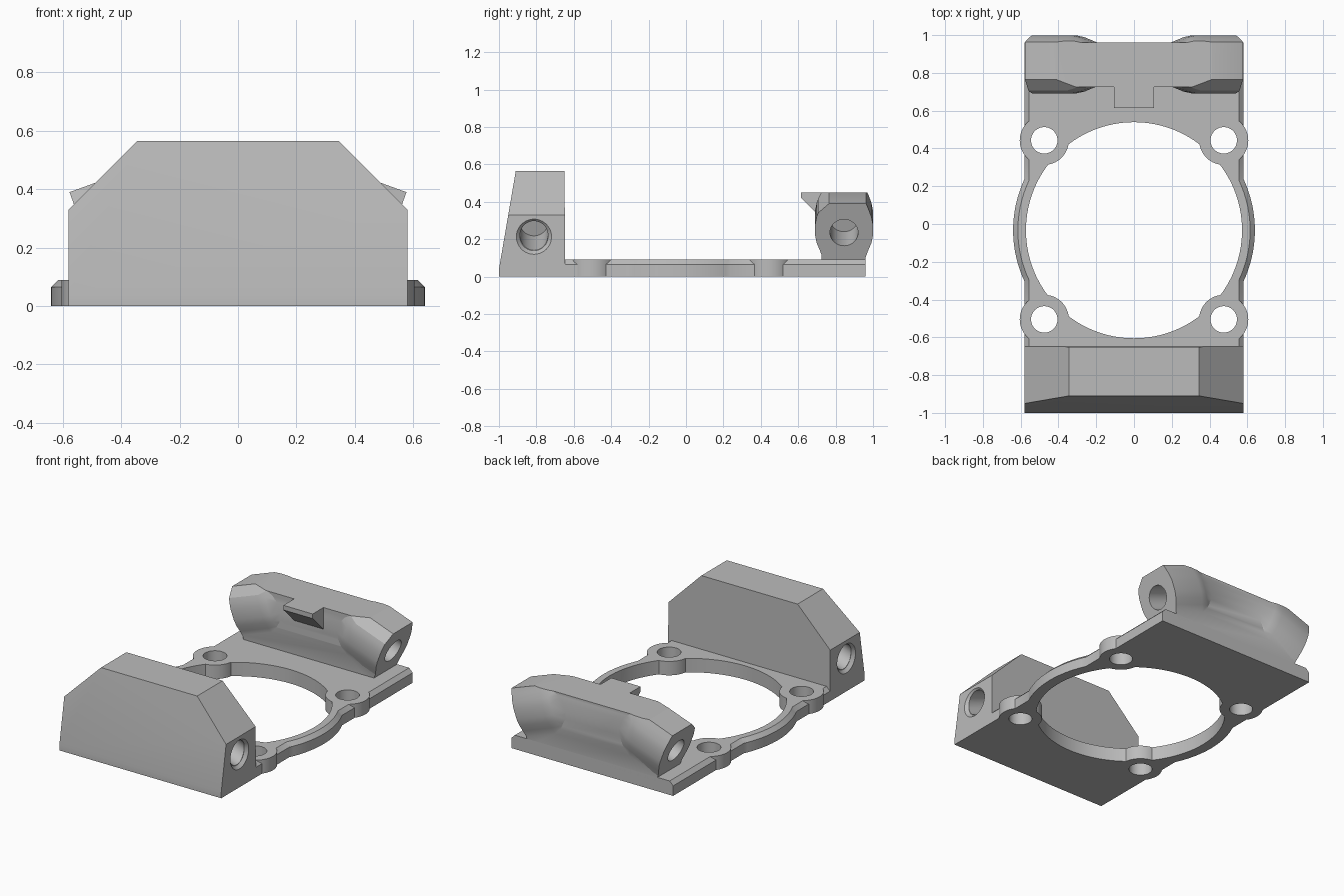
import bpy, bmesh
from math import sin, cos, pi, radians
from mathutils import Vector, Matrix

if "Cube" in bpy.data.objects:
    bpy.data.objects.remove(bpy.data.objects["Cube"])

grey = bpy.data.materials.new("plain_grey")
grey.use_nodes = True
grey.diffuse_color = (0.5, 0.5, 0.5, 1)
grey.node_tree.nodes["Principled BSDF"].inputs["Base Color"].default_value = (0.5, 0.5, 0.5, 1)

TILT = radians(20)


def finish(bm, name):
    bmesh.ops.recalc_face_normals(bm, faces=bm.faces)
    mesh = bpy.data.meshes.new(name)
    bm.to_mesh(mesh)
    bm.free()
    obj = bpy.data.objects.new(name, mesh)
    mesh.materials.append(grey)
    bpy.context.collection.objects.link(obj)
    return obj


def loft(rings):
    """Closed solid through a list of point rings."""
    bm = bmesh.new()
    rows = [[bm.verts.new(p) for p in ring] for ring in rings]
    for a, b in zip(rows, rows[1:]):
        for i in range(len(a)):
            j = (i + 1) % len(a)
            bm.faces.new((a[i], a[j], b[j], b[i]))
    bm.faces.new(rows[0])
    bm.faces.new(rows[-1])
    return bm


def slice_off(bm, point, normal):
    """Remove everything on the normal's side of a plane and cap it."""
    geom = bm.verts[:] + bm.edges[:] + bm.faces[:]
    bmesh.ops.bisect_plane(bm, geom=geom, plane_co=point, plane_no=normal, clear_outer=True)
    rim = [e for e in bm.edges if e.is_boundary]
    if rim:
        bmesh.ops.holes_fill(bm, edges=rim, sides=0)


def rod(start, axis, length, r1, r2=None, name="cutter", sides=64):
    """Cylinder or cone from a start point along an axis."""
    axis = Vector(axis).normalized()
    bm = bmesh.new()
    place = Matrix.Translation(Vector(start) + axis * length / 2) @ axis.to_track_quat('Z', 'Y').to_matrix().to_4x4()
    bmesh.ops.create_cone(bm, cap_ends=True, segments=sides, radius1=r1,
                          radius2=r1 if r2 is None else r2, depth=length, matrix=place)
    return finish(bm, name)


def combine(target, tool, operation):
    mod = target.modifiers.new("combine", 'BOOLEAN')
    mod.operation, mod.solver, mod.object = operation, 'EXACT', tool
    bpy.context.view_layer.objects.active = target
    bpy.ops.object.modifier_apply(modifier=mod.name)
    bpy.data.objects.remove(tool)


def smooth(obj, angle):
    bpy.ops.object.select_all(action='DESELECT')
    obj.select_set(True)
    bpy.context.view_layer.objects.active = obj
    bpy.ops.object.shade_smooth_by_angle(angle=radians(angle))


# Base plate with chamfered long edges
section = [(-0.58, 0), (0.58, 0), (0.58, 0.065), (0.555, 0.09), (-0.555, 0.09), (-0.58, 0.065)]
plate = finish(loft([[(x, y, z) for x, z in section] for y in (-0.66, 0.96)]), "base_plate")

# Round rim bulging past the plate, with the large opening
CY = -0.033
circle = [(cos(i * pi / 64), sin(i * pi / 64)) for i in range(128)]
rim = finish(loft([[(r * c, CY + r * s, z) for c, s in circle]
                   for r, z in ((0.64, 0), (0.64, 0.065), (0.615, 0.09))]), "rim")
combine(plate, rim, 'UNION')
combine(plate, rod((0, CY, -0.1), (0, 0, 1), 0.4, 0.572, sides=128), 'DIFFERENCE')

# Four screw lugs with holes
for x in (-0.475, 0.475):
    for y in (-0.505, 0.443):
        combine(plate, rod((x, y, 0), (0, 0, 1), 0.09, 0.13), 'UNION')
        combine(plate, rod((x, y, -0.1), (0, 0, 1), 0.4, 0.07), 'DIFFERENCE')
smooth(plate, 25)

# Front block: leaning face, clipped upper corners
profile = [(-1, 0), (-1, 0.04), (-0.91, 0.565), (-0.65, 0.565), (-0.645, 0)]
bm = loft([[(x, y, z) for y, z in profile] for x in (-0.58, 0.58)])
for side in (-1, 1):
    slice_off(bm, (side * 0.345, 0, 0.565), (side, 0, 1))
front = finish(bm, "front_block")

# Tilted blind holes with countersinks
for side in (-1, 1):
    inward = Vector((-side * cos(TILT), 0, sin(TILT)))
    mouth = Vector((side * 0.58, -0.813, 0.213))
    combine(front, rod(mouth - inward * 0.08, inward, 0.3, 0.075), 'DIFFERENCE')
    sink = rod(mouth + Vector((side * 0.02, 0, 0)), (-side, 0, 0), 0.04, 0.113, 0.075)
    combine(front, sink, 'DIFFERENCE')
smooth(front, 20)


def trim_ends(bm):
    """Sloped tops, tilted end faces and slanted front edges, both sides."""
    slice_off(bm, (0, 0, 0.45), (0, 0, 1))
    for side in (-1, 1):
        corner = (side * 0.577, 0.765, 0.39)
        slice_off(bm, corner, (side * sin(TILT), 0, cos(TILT)))
        slice_off(bm, corner, (side * cos(TILT), 0, -sin(TILT)))
        slice_off(bm, corner, (side * 0.743 * sin(TILT), -0.67, 0.743 * cos(TILT)))


# Rear mount body
bm = loft([[(x, y, z) for y, z in ((0.725, 0.05), (0.96, 0.05), (0.96, 0.5), (0.725, 0.5))]
           for x in (-0.7, 0.7)])
trim_ends(bm)
rear = finish(bm, "rear_mount")

# Swollen tilted bosses that fade into the body
half = [(0.112, -0.15), (0.13, -0.10), (0.146, -0.06), (0.154, -0.02), (0.154, 0.05),
        (0.146, 0.09), (0.132, 0.13), (0.112, 0.18)]
swell = half + [(-y, w) for y, w in reversed(half)]
for side in (-1, 1):
    inward = Vector((-side * cos(TILT), 0, sin(TILT)))
    up = Vector((side * sin(TILT), 0, cos(TILT)))
    centre = Vector((side * 0.521, 0.845, 0.235))
    rings = [[centre + inward * s + up * w + Vector((0, y * k, 0)) for y, w in swell]
             for s, k in ((-0.1, 1), (0.22, 1), (0.27, 0.93), (0.36, 0.7))]
    bm = loft(rings)
    trim_ends(bm)
    combine(rear, finish(bm, "boss"), 'UNION')
for side in (-1, 1):
    inward = Vector((-side * cos(TILT), 0, sin(TILT)))
    mouth = Vector((side * 0.521, 0.845, 0.235))
    combine(rear, rod(mouth - inward * 0.1, inward, 0.32, 0.075), 'DIFFERENCE')
smooth(rear, 23)

# Catch tab on the rear mount
tab = [(0.615, 0.45), (0.615, 0.42), (0.73, 0.305), (0.74, 0.305), (0.74, 0.45)]
finish(loft([[(x, y, z) for y, z in tab] for x in (-0.105, 0.105)]), "catch_tab")
